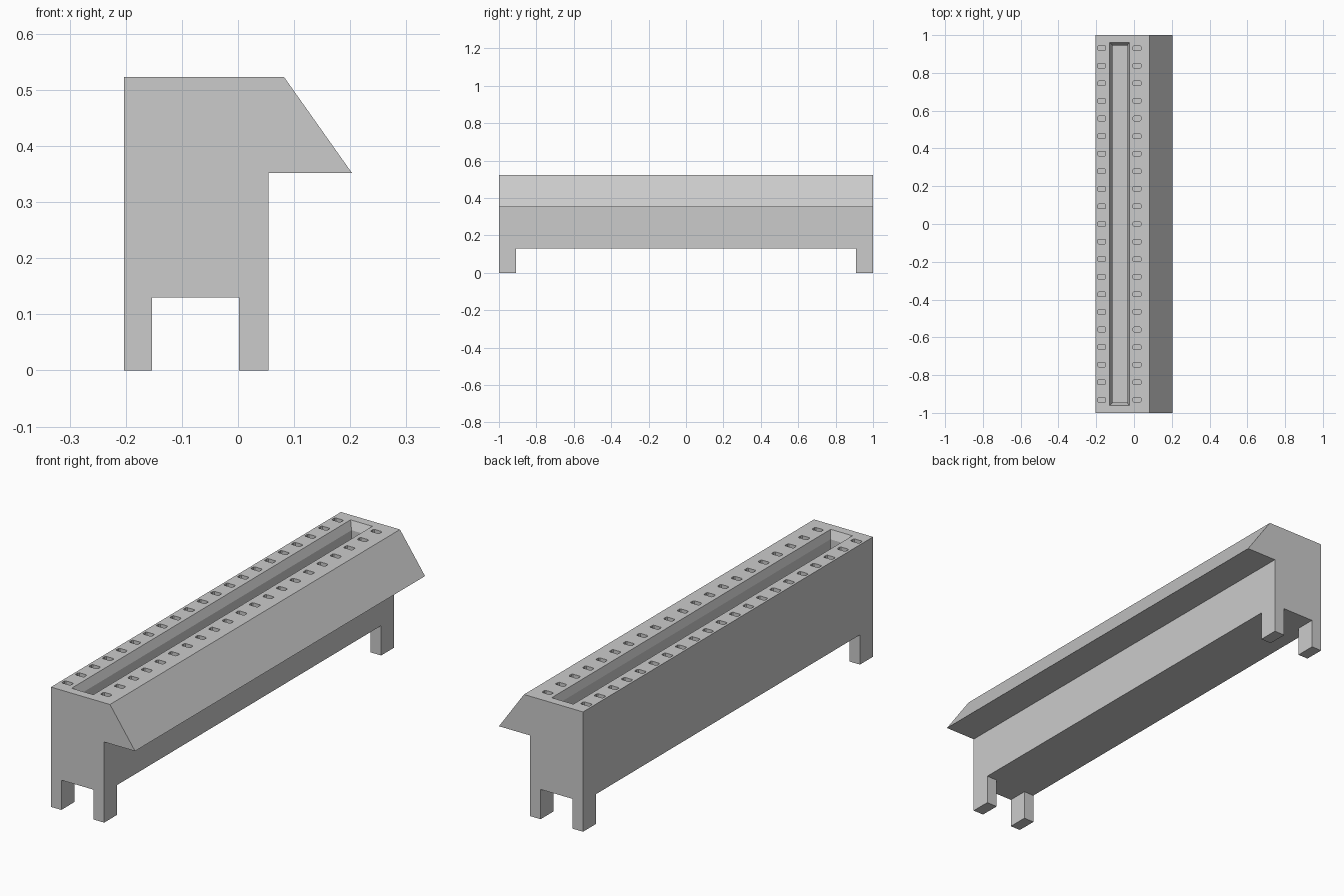
import bpy, bmesh

if "Cube" in bpy.data.objects:
    bpy.data.objects.remove(bpy.data.objects["Cube"])

TOP = 0.523
LEG = 0.13


def loft(bm, rings):
    """Closed solid through a stack of matching point rings."""
    loops = [[bm.verts.new(p) for p in ring] for ring in rings]
    for a, b in zip(loops, loops[1:]):
        n = len(a)
        for i in range(n):
            j = (i + 1) % n
            bm.faces.new((a[i], a[j], b[j], b[i]))
    bm.faces.new(loops[0])
    bm.faces.new(loops[-1])


def rect(x0, x1, y0, y1, z, c=0):
    """Horizontal rectangle, optionally with clipped corners."""
    if not c:
        return [(x0, y0, z), (x1, y0, z), (x1, y1, z), (x0, y1, z)]
    return [(x0 + c, y0, z), (x1 - c, y0, z), (x1, y0 + c, z), (x1, y1 - c, z),
            (x1 - c, y1, z), (x0 + c, y1, z), (x0, y1 - c, z), (x0, y0 + c, z)]


def make(name, bm):
    bmesh.ops.recalc_face_normals(bm, faces=bm.faces[:])
    me = bpy.data.meshes.new(name)
    bm.to_mesh(me)
    bm.free()
    ob = bpy.data.objects.new(name, me)
    bpy.context.collection.objects.link(ob)
    return ob


def cut(target, name, *solids):
    bm = bmesh.new()
    for rings in solids:
        loft(bm, rings)
    cutter = make(name, bm)
    cutter.hide_render = True
    mod = target.modifiers.new(name, 'BOOLEAN')
    mod.operation = 'DIFFERENCE'
    mod.solver = 'EXACT'
    mod.object = cutter
    bpy.context.view_layer.objects.active = target
    bpy.ops.object.modifier_apply(modifier=name)
    bpy.data.objects.remove(cutter)


# Housing: side profile with the sloping overhang, extruded along y
profile = [(-0.203, 0), (0.054, 0), (0.054, 0.352), (0.203, 0.352),
           (0.082, TOP), (-0.203, TOP)]
bm = bmesh.new()
loft(bm, [[(x, y, z) for x, z in profile] for y in (-1, 1)])
body = make("connector_housing", bm)

# Undercuts that leave four corner legs
cut(body, "long_channel", [rect(-0.153, 0.002, -1.1, 1.1, z) for z in (-0.1, LEG)])
cut(body, "cross_channel", [rect(-0.4, 0.2, -0.91, 0.91, z) for z in (-0.1, LEG)])

# Long card slot with a chamfered mouth
cut(body, "card_slot", [
    rect(-0.130, -0.025, -0.962, 0.962, TOP + 0.02),
    rect(-0.130, -0.025, -0.962, 0.962, TOP),
    rect(-0.114, -0.035, -0.946, 0.946, TOP - 0.035),
    rect(-0.114, -0.035, -0.946, 0.946, TOP - 0.25)])

# Two rows of small contact holes
holes = []
for cx in (-0.171, 0.016):
    for i in range(21):
        cy = -0.931 + i * 0.0931
        holes.append([rect(cx - 0.021, cx + 0.021, cy - 0.012, cy + 0.012, z, 0.004)
                      for z in (TOP - 0.06, TOP + 0.02)])
cut(body, "contact_holes", *holes)
